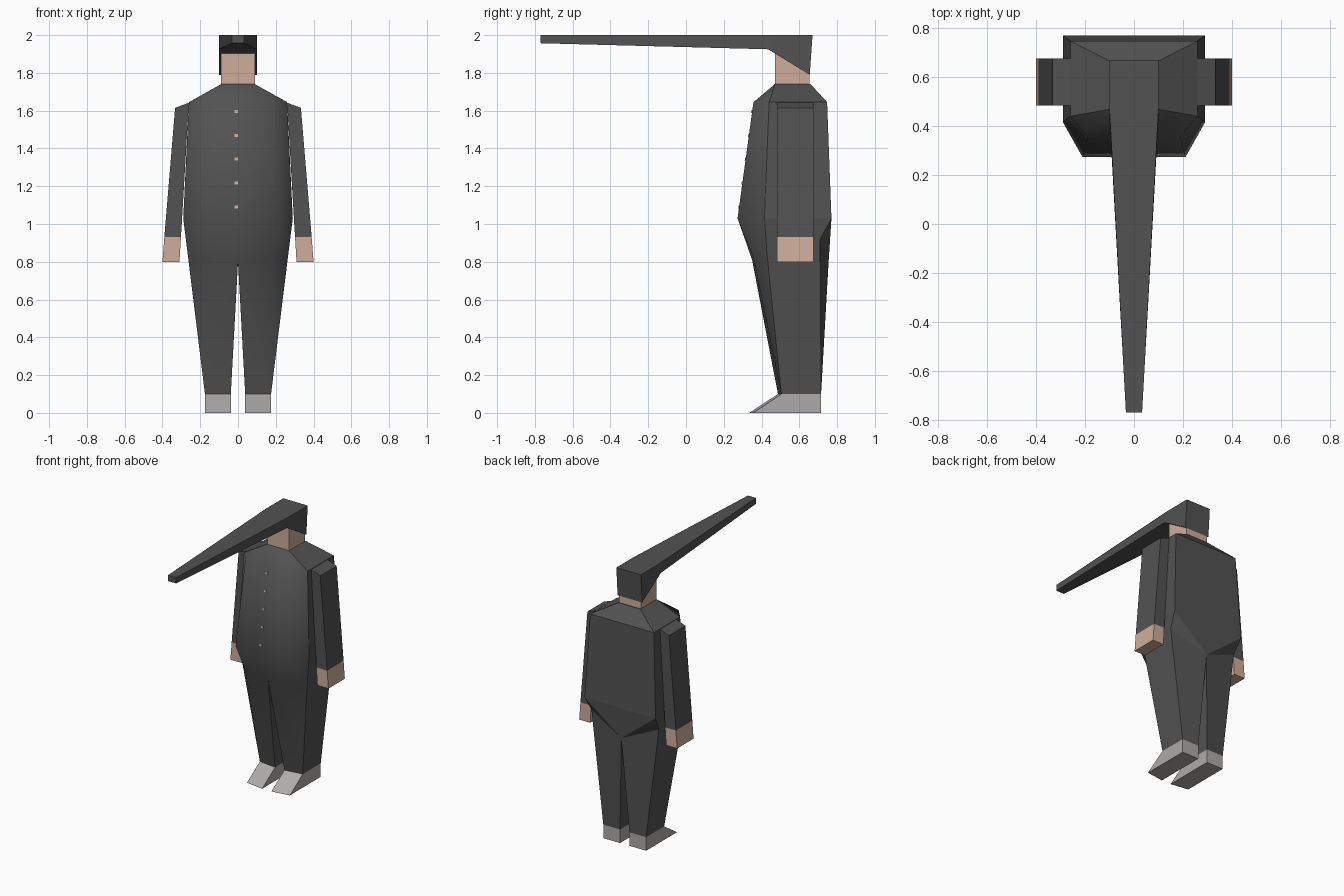
import bpy, bmesh

if "Cube" in bpy.data.objects:
    bpy.data.objects.remove(bpy.data.objects["Cube"])


def mat(name, rgb):
    m = bpy.data.materials.new(name)
    m.diffuse_color = (*rgb, 1)
    m.use_nodes = True
    m.node_tree.nodes["Principled BSDF"].inputs["Base Color"].default_value = m.diffuse_color
    return m


CLOTH = mat("dark grey cloth", (0.085, 0.085, 0.085))
SKIN = mat("skin", (0.62, 0.42, 0.33))
SHOE = mat("light grey shoe", (0.42, 0.41, 0.40))


def build(name, verts, faces, material, mirror=False, smooth_front=False):
    bm = bmesh.new()
    vs = [bm.verts.new(v) for v in verts]
    for f in faces:
        bm.faces.new([vs[i] for i in f])
    bmesh.ops.remove_doubles(bm, verts=bm.verts, dist=0.0005)
    bmesh.ops.recalc_face_normals(bm, faces=bm.faces)
    for f in bm.faces:
        f.smooth = smooth_front and f.normal.y < -0.2
    me = bpy.data.meshes.new(name)
    bm.to_mesh(me)
    bm.free()
    me.materials.append(material)
    ob = bpy.data.objects.new(name, me)
    bpy.context.collection.objects.link(ob)
    if mirror:
        mod = ob.modifiers.new("mirror", 'MIRROR')
        mod.use_clip = True
    return ob


def block(name, bottom, top, material, mirror=False):
    """Six-sided block between two four-point rings."""
    faces = [(0, 1, 2, 3), (4, 5, 6, 7)]
    faces += [(i, (i + 1) % 4, (i + 1) % 4 + 4, i + 4) for i in range(4)]
    return build(name, bottom + top, faces, material, mirror)


def rect(x0, x1, y0, y1, z):
    return [(x0, y0, z), (x1, y0, z), (x1, y1, z), (x0, y1, z)]


# Suit: half of torso and one leg, mirrored; rings run front centre to back centre
rings = [
    (1.74, [(0, .47), (.09, .47), (.09, .47), (.09, .66), (0, .66)]),
    (1.645, [(0, .357), (.19, .357), (.26, .44), (.26, .747), (0, .747)]),
    (1.03, [(0, .273), (.21, .273), (.29, .415), (.29, .77), (0, .77)]),
]
verts = [(x, y, z) for z, ring in rings for x, y in ring]
faces = [(r * 5 + i, r * 5 + i + 1, r * 5 + i + 6, r * 5 + i + 5)
         for r in range(2) for i in range(4)]
# first ring's doubled corner makes a triangle, so rebuild that face
faces[1] = (1, 7, 6)
faces[2] = (1, 3, 8, 7)
faces.append((0, 1, 3, 4))
# hip points 15-19, ankle points 20-23
verts += [(0, .35, .81), (.19, .355, .83), (.265, .43, .83), (.275, .71, .92), (0, .755, .80)]
verts += [(.038, .487, .1), (.175, .505, .1), (.175, .715, .1), (.038, .715, .1)]
faces += [(10, 11, 15), (11, 16, 15), (11, 12, 17, 16), (12, 13, 18, 17), (13, 14, 19), (13, 19, 18),
          (15, 16, 21, 20), (16, 17, 21), (17, 18, 22, 21), (18, 19, 23, 22), (15, 20, 23, 19),
          (20, 21, 22, 23)]
verts[2] = verts[1]
suit = build("suit", verts, faces, CLOTH, True, True)

# Shoes with sloping toes
block("shoes",
      [(.038, .335, 0), (.175, .355, 0), (.175, .715, 0), (.038, .715, 0)],
      [(.038, .487, .1), (.175, .505, .1), (.175, .715, .1), (.038, .715, .1)], SHOE, True)

# Sleeves and hands
wrist = rect(.302, .39, .483, .675, .93)
shoulder = [(.26, .483, 1.642), (.333, .483, 1.615), (.333, .675, 1.615), (.26, .675, 1.642)]
block("sleeves", wrist, shoulder, CLOTH, True)
block("hands", rect(.31, .40, .483, .675, .80), wrist, SKIN, True)

# Head with a sloping crown tucked under the cap
block("head", rect(-.089, .089, .47, .655, 1.735),
      [(-.089, .47, 1.94), (.089, .47, 1.94), (.089, .655, 1.94), (-.089, .655, 1.94)], SKIN)

# Cap with a very long tapering peak: side outline with a half width per point
outline = [(.67, 2.0, .10), (.655, 1.79, .10), (.435, 1.925, .10), (-.77, 1.957, .033),
           (-.77, 2.0, .033), (.47, 2.0, .10)]
n = len(outline)
cap_verts = [(s * w, y, z) for s in (1, -1) for y, z, w in outline]
cap_faces = [(i, (i + 1) % n, (i + 1) % n + n, i + n) for i in range(n)]
for o in (0, n):
    cap_faces += [(o, o + 1, o + 2, o + 5), (o + 2, o + 3, o + 4, o + 5)]
build("cap", cap_verts, cap_faces, CLOTH)

# Jacket buttons, thin plates following the slope of the chest
for k in range(5):
    z0, z1 = 1.082 + k * .1265, 1.098 + k * .1265
    low, high = (.273 + (z - 1.03) * .1366 for z in (z0, z1))
    block(f"button_{k + 1}", rect(-.019, -.001, low - .004, low + .003, z0),
          rect(-.019, -.001, high - .004, high + .003, z1), SKIN)
